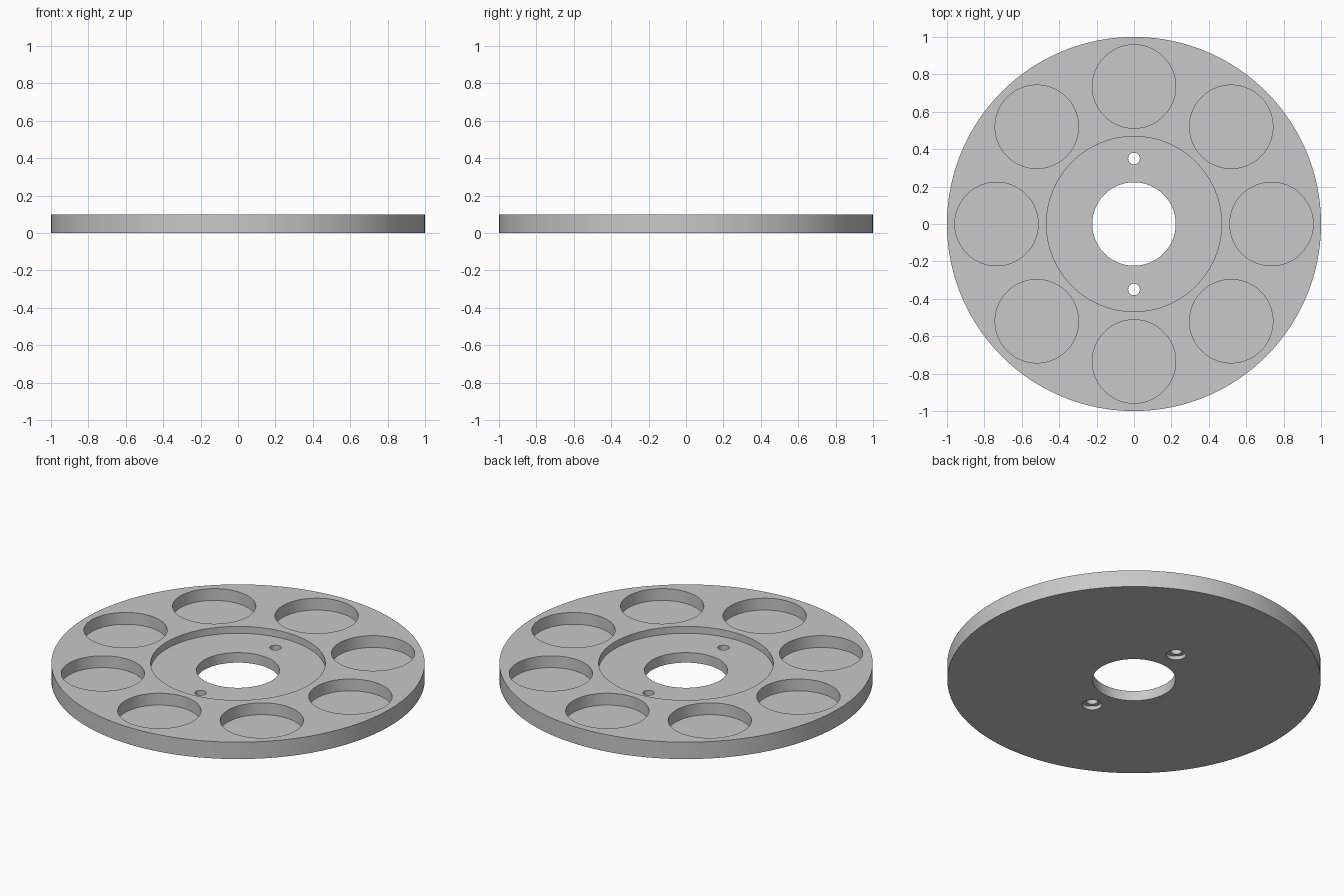
import bpy
from math import sin, cos, tau, radians

cube = bpy.data.objects.get("Cube")
if cube:
    bpy.data.objects.remove(cube, do_unlink=True)

THICK = 0.1
OVER = 0.05  # how far cutters reach past the surface

grey = bpy.data.materials.new("warm_grey")
grey.use_nodes = True
colour = (0.58, 0.58, 0.58, 1)
grey.diffuse_color = colour
grey.node_tree.nodes["Principled BSDF"].inputs["Base Color"].default_value = colour


def cylinder(name, radius, z0, z1, x=0, y=0, sides=96):
    bpy.ops.mesh.primitive_cylinder_add(
        vertices=sides, radius=radius, depth=z1 - z0, location=(x, y, (z0 + z1) / 2))
    obj = bpy.context.object
    obj.name = name
    obj.data.materials.append(grey)
    return obj


def cut(body, *args, **kwargs):
    cutter = cylinder("cutter", *args, **kwargs)
    cutter.hide_render = True
    mod = body.modifiers.new("cut", "BOOLEAN")
    mod.operation = "DIFFERENCE"
    mod.solver = "EXACT"
    mod.object = cutter
    bpy.context.view_layer.objects.active = body
    bpy.ops.object.modifier_apply(modifier=mod.name)
    bpy.data.objects.remove(cutter, do_unlink=True)


# Round plate
plate = cylinder("round_plate", 1, 0, THICK, sides=160)

# Central recess and through hole
cut(plate, 0.468, 0.059, THICK + OVER, sides=128)
cut(plate, 0.223, -OVER, THICK + OVER)

# Ring of eight blind pockets
for i in range(8):
    a = tau * i / 8
    cut(plate, 0.223, 0.03, THICK + OVER, x=0.735 * cos(a), y=0.735 * sin(a))

# Two screw holes, counterbored from below
for side in (-1, 1):
    cut(plate, 0.031, -OVER, THICK + OVER, y=0.35 * side, sides=32)
    cut(plate, 0.053, -OVER, 0.022, y=0.35 * side, sides=32)

# Smooth walls with crisp rims
bpy.ops.object.select_all(action="DESELECT")
plate.select_set(True)
bpy.context.view_layer.objects.active = plate
bpy.ops.object.shade_smooth_by_angle(angle=radians(30))
